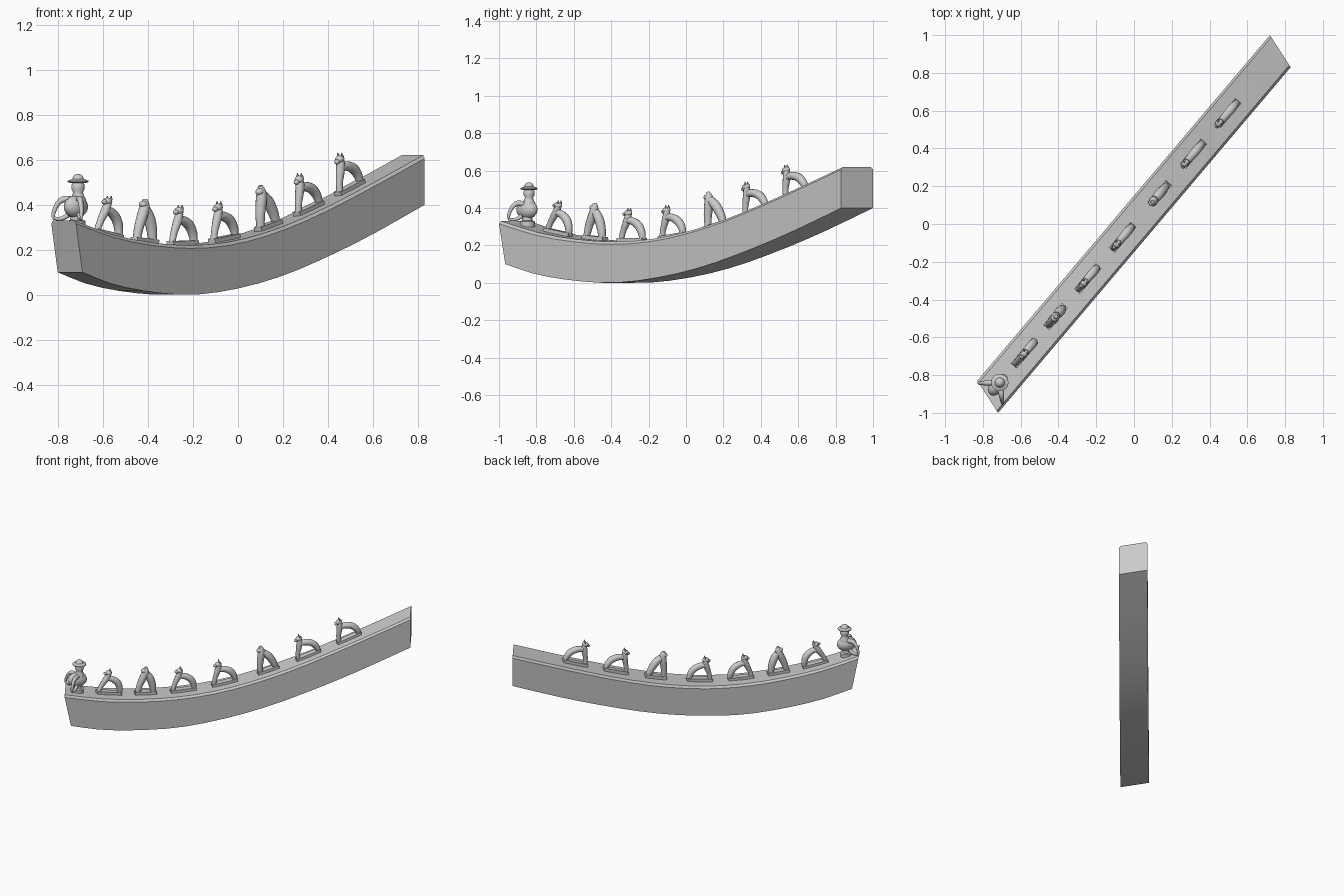
import bpy, bmesh, math
from mathutils import Vector, Matrix

cube = bpy.data.objects.get("Cube")
if cube:
    bpy.data.objects.remove(cube, do_unlink=True)

clay = bpy.data.materials.new("grey_clay")
clay.use_nodes = True
GREY = (0.6, 0.6, 0.6, 1)
clay.diffuse_color = GREY
clay.node_tree.nodes["Principled BSDF"].inputs["Base Color"].default_value = GREY

AXIS = Vector((0.646, 0.763, 0))       # uphill direction of the ridge
SIDE = Vector((0.055, -0.085, 0))      # skewed half width
HEADING = math.atan2(AXIS.y, AXIS.x)

# Ridge outline: distance along the ridge, height
TOP = [(-1.199, .33), (-.937, .268), (-.675, .233), (-.413, .22), (-.151, .233),
       (.111, .275), (.374, .34), (.636, .422), (.898, .512), (1.199, .62)]
BOTTOM = [(-1.155, .10), (-.937, .045), (-.675, .012), (-.395, 0), (-.085, .028),
          (.224, .085), (.534, .17), (.844, .27), (1.199, .40)]


def spline(points, t):
    """Catmull-Rom position at t in 0..1 along the points."""
    pts = [Vector(p) for p in points]
    pts = [2 * pts[0] - pts[1]] + pts + [2 * pts[-1] - pts[-2]]
    n = len(points) - 1
    i = min(int(t * n), n - 1)
    u = t * n - i
    a, b, c, d = pts[i:i + 4]
    return 0.5 * (2 * b + (c - a) * u + (2 * a - 5 * b + 4 * c - d) * u * u
                  + (3 * b - a - 3 * c + d) * u ** 3)


def surface(s):
    """Height and slope angle of the ridge top."""
    samples = [spline(TOP, k / 200) for k in range(201)]
    k = min(range(1, 200), key=lambda j: abs(samples[j].x - s))
    d = samples[k + 1] - samples[k - 1]
    return samples[k].y, math.atan2(d.y, d.x)


def finish(name, bm, matrix=Matrix(), angle=None):
    bmesh.ops.recalc_face_normals(bm, faces=bm.faces)
    mesh = bpy.data.meshes.new(name)
    bm.to_mesh(mesh)
    bm.free()
    mesh.materials.append(clay)
    obj = bpy.data.objects.new(name, mesh)
    bpy.context.collection.objects.link(obj)
    obj.matrix_world = matrix
    if angle:
        bpy.ops.object.select_all(action='DESELECT')
        obj.select_set(True)
        bpy.context.view_layer.objects.active = obj
        bpy.ops.object.shade_smooth_by_angle(angle=math.radians(angle))
    return obj


def loft(bm, rings):
    rows = [[bm.verts.new(p) for p in ring] for ring in rings]
    n = len(rows[0])
    for a, b in zip(rows, rows[1:]):
        for i in range(n):
            j = (i + 1) % n
            bm.faces.new((a[i], a[j], b[j], b[i]))
    bm.faces.new(rows[0])
    bm.faces.new(rows[-1])


def limb(bm, path, turn=0.0, steps=14, sides=12):
    """Round limb in the upright plane; path holds (x, z, radius)."""
    rot = Matrix.Rotation(turn, 3, 'Z')
    pts = [spline(path, k / steps) for k in range(steps + 1)]
    rings = []
    for k, p in enumerate(pts):
        d = pts[min(k + 1, steps)] - pts[max(k - 1, 0)]
        normal = Vector((-d.y, 0, d.x)).normalized()
        ring = []
        for i in range(sides):
            a = math.tau * i / sides
            ring.append(rot @ (Vector((p.x, 0, p.y)) + p.z * (normal * math.cos(a)
                               + Vector((0, math.sin(a), 0)))))
        rings.append(ring)
    loft(bm, rings)


def ball(bm, centre, size):
    bmesh.ops.create_uvsphere(bm, u_segments=14, v_segments=9, radius=1,
                              matrix=Matrix.LocRotScale(Vector(centre), None, Vector(size)))


def turned(bm, profile, centre_x=0.0, sides=20):
    """Round stack from (radius, z) pairs."""
    loft(bm, [[Vector((centre_x + r * math.cos(math.tau * i / sides),
                       r * math.sin(math.tau * i / sides), z)) for i in range(sides)]
              for r, z in profile])


def plinth(bm, length):
    bmesh.ops.create_cube(bm, size=1, matrix=Matrix.LocRotScale(
        Vector((0, 0, .004)), None, Vector((length, .042, .032))))


def ears(bm, x, z):
    for y in (-.011, .011):
        bmesh.ops.create_cone(bm, cap_ends=True, segments=8, radius1=.008, radius2=.002,
                              depth=.018, matrix=Matrix.Translation((x, y, z)))


def placement(s, tilt=True):
    z, slope = surface(s)
    return (Matrix.Translation(AXIS * s + Vector((0, 0, z)))
            @ Matrix.Rotation(HEADING, 4, 'Z')
            @ Matrix.Rotation(-slope if tilt else 0, 4, 'Y'))


# Curved ridge beam with chamfered top edges
bm = bmesh.new()
STEPS = 18
rings = []
for k in range(STEPS + 1):
    t, b = spline(TOP, k / STEPS), spline(BOTTOM, k / STEPS)
    section = [(-1, b.x, b.y), (1, b.x, b.y), (1, t.x, t.y - .014),
               (.87, t.x, t.y), (-.87, t.x, t.y), (-1, t.x, t.y - .014)]
    rings.append([AXIS * s + SIDE * w + Vector((0, 0, z)) for w, s, z in section])
loft(bm, rings)
finish("ridge_beam", bm, angle=15)


# Seated beast with an arched body
def seated_beast(name, s):
    bm = bmesh.new()
    plinth(bm, .175)
    limb(bm, [(-.074, .01, .015), (-.06, .055, .016), (-.038, .1, .02),
              (-.024, .135, .019), (-.022, .155, .015)])
    limb(bm, [(-.03, .115, .018), (.01, .108, .021), (.048, .085, .023),
              (.07, .048, .021), (.076, .008, .016)])
    ball(bm, (-.024, 0, .152), (.023, .02, .018))
    ball(bm, (-.045, 0, .147), (.014, .013, .011))
    ears(bm, -.016, .17)
    finish(name, bm, placement(s), 40)


# Upright beast with a tapering body
def upright_beast(name, s):
    bm = bmesh.new()
    plinth(bm, .15)
    limb(bm, [(-.056, .01, .018), (-.044, .07, .022), (-.022, .13, .025),
              (-.012, .168, .021), (-.014, .195, .01)])
    limb(bm, [(.054, .01, .019), (.044, .06, .024), (.024, .11, .026),
              (-.005, .15, .022)])
    ball(bm, (-.022, 0, .17), (.022, .02, .016))
    finish(name, bm, placement(s), 40)


for i, s in enumerate((-.898, -.642, -.38, -.093, .212, .49, .772), 1):
    if i in (2, 5):
        upright_beast(f"upright_beast_{i}", s)
    else:
        seated_beast(f"seated_beast_{i}", s)

# Bird mount with two curled plumes, and its rider in a brimmed hat
mount = placement(-1.1, tilt=False)
bm = bmesh.new()
turned(bm, [(.04, -.01), (.04, .022), (.028, .026), (.026, .045)], -.012)
ball(bm, (-.015, 0, .085), (.068, .042, .05))
for turn in (math.radians(132), math.radians(-132)):
    limb(bm, [(.03, .115, .016), (.065, .118, .014), (.092, .096, .011),
              (.108, .06, .009), (.112, .036, .007)], turn)
    limb(bm, [(.04, .05, .012), (.065, .035, .01), (.09, .031, .008),
              (.112, .036, .007)], turn)
finish("bird_mount", bm, mount, 40)

bm = bmesh.new()
turned(bm, [(.034, .08), (.036, .115), (.026, .135), (.022, .15), (.03, .165),
            (.028, .185), (.02, .195)])
finish("rider", bm, mount, 50)

bm = bmesh.new()
turned(bm, [(.03, .19), (.046, .194), (.046, .2), (.026, .208), (.02, .222), (.008, .23)])
finish("rider_hat", bm, mount, 40)
